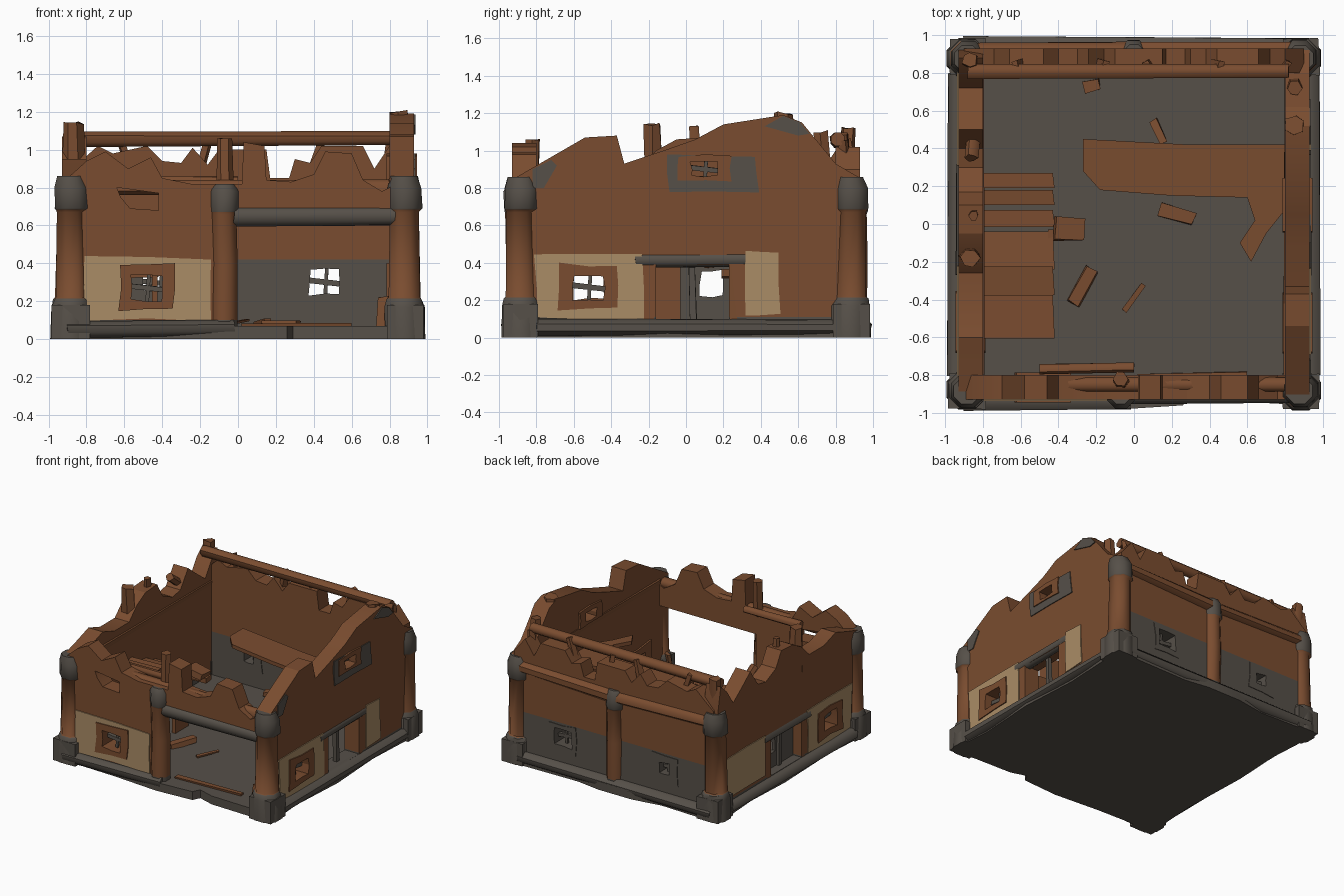
import bpy, bmesh, math, random
from mathutils import Matrix, Vector

random.seed(4)
if "Cube" in bpy.data.objects:
    bpy.data.objects.remove(bpy.data.objects["Cube"], do_unlink=True)


def material(name, rgb):
    m = bpy.data.materials.new(name)
    m.use_nodes = True
    m.diffuse_color = (*rgb, 1)
    m.node_tree.nodes["Principled BSDF"].inputs["Base Color"].default_value = (*rgb, 1)
    return m


WOOD = material("brown_wood", (0.195, 0.073, 0.029))
STONE = material("grey_stone", (0.093, 0.08, 0.066))
PLASTER = material("cream_plaster", (0.4, 0.262, 0.133))


def finish(name, bm, bands, angle=35):
    """bands: list of (upper height, material) from the ground up."""
    for top, _ in bands[:-1]:
        bmesh.ops.bisect_plane(bm, geom=bm.verts[:] + bm.edges[:] + bm.faces[:],
                               plane_co=(0, 0, top), plane_no=(0, 0, 1))
    bmesh.ops.recalc_face_normals(bm, faces=bm.faces[:])
    for f in bm.faces:
        f.smooth = True
        z = f.calc_center_median().z
        f.material_index = next((i for i, b in enumerate(bands) if z < b[0]), len(bands) - 1)
    me = bpy.data.meshes.new(name)
    bm.to_mesh(me)
    bm.free()
    for _, m in bands:
        me.materials.append(m)
    me.set_sharp_from_angle(angle=math.radians(angle))
    ob = bpy.data.objects.new(name, me)
    bpy.context.collection.objects.link(ob)


def frame_matrix(u, v, n, origin):
    m = Matrix((u, v, n)).transposed().to_4x4()
    m.translation = origin
    return m


def facing(side, dist):
    """Matrix that stands a flat outline up on one side of the building."""
    if side in ("front", "back"):
        return frame_matrix((1, 0, 0), (0, 0, 1), (0, -1, 0), (0, -dist if side == "front" else dist, 0))
    return frame_matrix((0, 1, 0), (0, 0, 1), (1, 0, 0), (dist if side == "right" else -dist, 0, 0))


def panel(name, outline, matrix, thick, bands, holes=()):
    """Flat outline with holes, extruded to a thickness."""
    cu = bpy.data.curves.new(name, "CURVE")
    cu.dimensions, cu.fill_mode, cu.extrude = "2D", "BOTH", thick / 2
    for loop in (outline, *holes):
        sp = cu.splines.new("POLY")
        sp.points.add(len(loop) - 1)
        for p, (u, v) in zip(sp.points, loop):
            p.co = (u, v, 0, 1)
        sp.use_cyclic_u = True
    tmp = bpy.data.objects.new(name + "_outline", cu)
    bpy.context.collection.objects.link(tmp)
    dg = bpy.context.evaluated_depsgraph_get()
    me = bpy.data.meshes.new_from_object(tmp.evaluated_get(dg))
    bm = bmesh.new()
    bm.from_mesh(me)
    bpy.data.objects.remove(tmp, do_unlink=True)
    bpy.data.meshes.remove(me)
    bmesh.ops.remove_doubles(bm, verts=bm.verts[:], dist=0.0005)
    bm.transform(matrix)
    finish(name, bm, bands, 20)


def rect(u, v, w, h, wobble=0.0):
    pts = [(-1, -1), (0, -1), (1, -1), (1, 0), (1, 1), (0, 1), (-1, 1), (-1, 0)]
    r = lambda: random.uniform(-wobble, wobble)
    return [(u + a * w / 2 + r(), v + b * h / 2 + r()) for a, b in pts]


def beam(name, a, b, r, mat=WOOD, sides=8, flat=1.0, rough=0.08):
    """Rough timber from a to b; flat squashes it into a board."""
    a, b = Vector(a), Vector(b)
    d = b - a
    bm = bmesh.new()
    bmesh.ops.create_cone(bm, cap_ends=True, segments=sides, radius1=r, radius2=r * 0.92, depth=d.length,
                          matrix=Matrix.Rotation(math.pi / sides, 4, "Z"))
    for v in bm.verts:
        v.co += Vector([random.uniform(-1, 1) * r * rough for _ in range(3)])
        v.co.y *= flat
    bm.transform(Matrix.Translation((a + b) / 2) @ d.to_track_quat("Z", "Y").to_matrix().to_4x4())
    finish(name, bm, [(9, mat)], 50)


def post(name, x, y, rings, bands):
    """Lathed post from (height, radius) rings."""
    bm = bmesh.new()
    loops = []
    for z, r in rings:
        jx, jy = random.uniform(-0.006, 0.006), random.uniform(-0.006, 0.006)
        loops.append([bm.verts.new((x + jx + r * math.cos(t), y + jy + r * math.sin(t), z))
                      for t in [math.pi / 8 + k * math.pi / 4 for k in range(8)]])
    for lo, hi in zip(loops, loops[1:]):
        for k in range(8):
            bm.faces.new((lo[k], lo[(k + 1) % 8], hi[(k + 1) % 8], hi[k]))
    bm.faces.new(loops[0])
    bm.faces.new(loops[-1])
    finish(name, bm, bands, 50)


def window(name, side, u, v, mat, size=(0.28, 0.24), hole=(0.16, 0.13), thick=0.16):
    """Frame with broken crossing bars."""
    panel(name + "_frame", rect(u, v, *size, 0.012), facing(side, 0.865), thick, [(9, mat)], [rect(u, v, *hole, 0.008)])
    m = facing(side, 0.87)
    beam(name + "_bar", m @ Vector((u - 0.09, v + 0.01, 0)), m @ Vector((u + 0.09, v - 0.01, 0)), 0.02, STONE, 4)
    beam(name + "_mullion", m @ Vector((u, v - 0.08, 0)), m @ Vector((u + 0.01, v + 0.08, 0)), 0.014, STONE, 4)


# Floor slab with a worn, broken edge
edge = [(-0.97, -0.97), (-0.75, -0.94), (-0.45, -0.95), (-0.05, -0.98), (0.26, -0.96), (0.29, -0.9), (0.42, -0.94),
        (0.75, -0.95), (0.97, -0.97), (0.94, -0.6), (0.97, -0.1), (0.94, 0.4), (0.97, 0.97), (0.3, 0.96),
        (0.1, 0.99), (-0.2, 0.99), (-0.45, 0.95), (-0.97, 0.97), (-0.94, 0.5), (-0.96, 0.1), (-0.94, -0.5)]
panel("floor_slab", edge, Matrix.Translation((0, 0, 0.034)), 0.068, [(9, STONE)])

# Side walls with broken gables
gables = {
    "right": [(0.8, 0.93), (0.62, 1.15), (0.52, 1.19), (0.2, 1.14), (0.05, 1.06), (-0.12, 1.0), (-0.33, 0.93),
              (-0.37, 1.08), (-0.54, 1.07), (-0.8, 0.92)],
    "left": [(0.88, 1.07), (0.8, 1.0), (0.72, 0.88), (0.6, 0.97), (0.5, 1.05), (0.4, 0.91), (0.3, 0.89), (0.17, 0.95),
             (0.1, 1.07), (-0.05, 1.06), (-0.16, 1.0), (-0.26, 0.9), (-0.45, 0.9), (-0.6, 0.95), (-0.75, 0.9)]}
# Centre and width of the plain plaster patch behind each doorway
patches = {"right": (0.405, 0.19), "left": (0.56, 0.5)}
for side, top in gables.items():
    sx = 1 if side == "right" else -1
    holes = [[(-0.16, 0.1), (0.23, 0.1), (0.23, 0.39), (-0.16, 0.39)], rect(-0.52, 0.27, 0.18, 0.15)]
    if side == "right":
        holes.append(rect(0.1, 0.9, 0.18, 0.09))
    panel(side + "_wall", [(-0.9, 0.05), (0.9, 0.05), (0.92, 0.86), *top, (-0.92, 0.85)], facing(side, 0.865), 0.13,
          [(0.11, STONE), (9, WOOD)], holes)
    panel(side + "_front_plaster", rect(-0.52, 0.275, 0.57, 0.35, 0.012), facing(side, 0.933), 0.008, [(9, PLASTER)],
          [rect(-0.52, 0.27, 0.2, 0.16)])
    u, w = patches[side]
    panel(side + "_back_plaster", rect(u, 0.29, w, 0.33, 0.01), facing(side, 0.933), 0.008, [(9, PLASTER)])
    window(side + "_low_window", side, -0.52, 0.27, WOOD, (0.31, 0.24), (0.16, 0.13))
    # Doorway
    x = sx * 0.9
    beam(side + "_door_lintel", (x, -0.27, 0.415), (x, 0.32, 0.42), 0.045, STONE)
    for y in (-0.2, 0.265):
        beam(side + "_door_jamb", (x, y, 0.06), (x, y, 0.4), 0.045, WOOD, 4)
    beam(side + "_door_stile", (sx * 0.86, 0.04, 0.08), (sx * 0.86, 0.03, 0.39), 0.025, STONE, 4)
    beam(side + "_sill", (sx * 0.93, -0.8, 0.055), (sx * 0.93, 0.8, 0.055), 0.06, STONE, 8, 0.8)
    beam(side + "_wall_rail", (sx * 0.84, -0.8, 0.82), (sx * 0.84, 0.8, 0.82), 0.05)

# Half-blocked doorway on the left
panel("left_door_rubble", [(-0.16, 0.06), (0.23, 0.06), (0.23, 0.39), (-0.16, 0.39)], facing("left", 0.84), 0.03,
      [(9, STONE)], [rect(0.14, 0.29, 0.12, 0.14, 0.008)])
panel("left_door_leaf", [(-0.16, 0.06), (-0.03, 0.1), (-0.04, 0.38), (-0.16, 0.39)], facing("left", 0.82), 0.03,
      [(9, WOOD)])

# Stone patches and window of the right gable
panel("gable_stone", rect(0.14, 0.875, 0.48, 0.19, 0.012), facing("right", 0.933), 0.008, [(9, STONE)],
      [rect(0.1, 0.9, 0.2, 0.1)])
window("gable_window", "right", 0.1, 0.9, WOOD, (0.27, 0.14), (0.14, 0.07))
panel("gable_peak_stone", [(0.42, 1.13), (0.6, 1.08), (0.66, 1.09), (0.61, 1.15), (0.52, 1.185)],
      facing("right", 0.934), 0.008, [(9, STONE)])
panel("gable_corner_stone", [(-0.82, 0.8), (-0.76, 0.8), (-0.69, 0.92), (-0.72, 0.95), (-0.82, 0.9)],
      facing("right", 0.933), 0.008, [(9, STONE)])

# Front wall: closed bay, wide opening and splintered top
front = [(-0.9, 0.05), (-0.07, 0.05), (-0.07, 0.63), (0.88, 0.63), (0.9, 0.85), (0.76, 0.78), (0.66, 0.84),
         (0.6, 0.98), (0.46, 0.99), (0.4, 0.87), (0.28, 0.83), (0.15, 0.84), (0.14, 1.02), (0.03, 1.04), (0.02, 0.82),
         (-0.25, 0.82), (-0.4, 0.85), (-0.46, 0.96), (-0.58, 0.9), (-0.7, 0.99), (-0.8, 0.94), (-0.9, 0.85)]
panel("front_wall", front, facing("front", 0.865), 0.13, [(0.1, STONE), (9, WOOD)],
      [rect(-0.48, 0.27, 0.18, 0.15), [(-0.64, 0.8), (-0.62, 0.75), (-0.57, 0.69), (-0.42, 0.68), (-0.42, 0.77)]])
panel("front_plaster", rect(-0.48, 0.265, 0.68, 0.33, 0.012), facing("front", 0.933), 0.008, [(9, PLASTER)],
      [rect(-0.48, 0.27, 0.2, 0.16)])
window("front_window", "front", -0.48, 0.27, WOOD)
beam("front_sill", (-0.9, -0.93, 0.05), (-0.02, -0.93, 0.06), 0.06, STONE, 8, 0.8)
beam("front_lintel", (-0.02, -0.9, 0.645), (0.85, -0.9, 0.65), 0.055, STONE)
beam("front_top_rail", (-0.5, -0.77, 0.83), (0.0, -0.76, 0.83), 0.03)
beam("front_wall_rail", (-0.8, -0.85, 0.8), (0.8, -0.85, 0.8), 0.045)
beam("front_stud", (-0.07, -0.83, 0.78), (-0.07, -0.82, 1.06), 0.045, WOOD, 6)

# Back wall: stone below, timber above, roof beam over it
back = [(-0.9, 0.05), (0.9, 0.05), (0.9, 0.9), (0.8, 1.02), (0.72, 0.9), (0.66, 1.02), (0.44, 1.02), (0.38, 0.93),
        (0.3, 0.95), (0.27, 0.85), (0.17, 0.85), (0.15, 1.0), (-0.1, 1.0), (-0.16, 0.92), (-0.24, 1.01), (-0.3, 0.93),
        (-0.4, 0.94), (-0.48, 1.02), (-0.66, 0.98), (-0.74, 1.02), (-0.84, 0.93), (-0.9, 0.88)]
panel("back_wall", back, facing("back", 0.865), 0.13, [(0.42, STONE), (9, WOOD)],
      [rect(s * 0.46, 0.3, 0.18, 0.16) for s in (-1, 1)])
for s, n, hole in ((-1, "right", (0.08, 0.09)), (1, "left", (0.16, 0.13))):
    window("back_%s_window" % n, "back", s * 0.46, 0.3, STONE, (0.24, 0.22), hole, 0.14)
    beam("back_%s_rail" % n, (s * 0.02, 0.9, 0.76), (s * 0.88, 0.9, 0.78), 0.07, WOOD, 8, 0.8)
beam("back_sill", (-0.9, 0.93, 0.055), (0.9, 0.93, 0.055), 0.065, STONE, 8, 0.8)
beam("roof_beam", (-0.88, 0.81, 1.055), (0.82, 0.81, 1.06), 0.042)
for x, lean in ((-0.55, -0.08), (-0.22, 0.07), (0.1, -0.03), (0.36, 0.1), (0.78, 0.03)):
    beam("roof_stud", (x, 0.86, 0.82), (x + lean, 0.84, 1.04 + abs(lean) / 2), 0.035, WOOD, 4, 0.7)

# Posts with stone feet and caps
colours = [(0.215, STONE), (0.685, WOOD), (9, STONE)]
for sx in (-1, 1):
    for sy in (-1, 1):
        post("corner_post", sx * 0.88, sy * 0.88,
             [(0, 0.115), (0.17, 0.112), (0.21, 0.1), (0.22, 0.09), (0.67, 0.083), (0.69, 0.098), (0.8, 0.096),
              (0.86, 0.075)], colours)
        panel("corner_foot", rect(sx * 0.885, sy * 0.885, 0.19, 0.19, 0.008), Matrix.Translation((0, 0, 0.09)), 0.18,
              [(9, STONE)])
for name, x, y in (("front_middle_post", -0.07, -0.9), ("back_middle_post", 0.0, 0.9)):
    post(name, x, y, [(0, 0.075), (0.4, 0.072), (0.66, 0.07), (0.68, 0.08), (0.78, 0.078), (0.82, 0.06)],
         [(0.1, STONE), (0.67, WOOD), (9, STONE)])

# Broken studs standing above the walls
for a, b, r in (((0.86, 0.52, 0.8), (0.85, 0.52, 1.2), 0.062), ((-0.87, -0.17, 0.8), (-0.87, -0.18, 1.14), 0.055),
                ((-0.86, 0.85, 0.8), (-0.87, 0.87, 1.12), 0.045), ((0.85, 0.74, 0.8), (0.85, 0.72, 1.1), 0.045),
                ((-0.85, 0.06, 0.9), (-0.85, 0.04, 1.13), 0.03), ((-0.84, 0.6, 0.82), (-0.86, 0.35, 1.02), 0.035)):
    beam("broken_stud", a, b, r, WOOD, 6, 1.0, 0.15)

# Torn remains of the upper floor, level with the front lintel
sheet = [(-0.27, 0.45), (0.3, 0.42), (0.82, 0.42), (0.82, 0.1), (0.7, -0.05), (0.62, -0.2), (0.56, -0.1), (0.64, 0.02),
         (0.6, 0.14), (0.2, 0.15), (-0.18, 0.18), (-0.27, 0.28)]
panel("upper_floor_remains", sheet, frame_matrix((1, 0, -0.06), (0, 1, 0), (0, 0, 1), (0, 0, 0.69)), 0.03, [(9, WOOD)])

# Collapsed steps beside the left wall
for y, w, z, tilt in ((-0.49, 0.23, 0.66, 0.0), (-0.3, 0.15, 0.6, 0.1), (-0.14, 0.2, 0.54, -0.1), (0.03, 0.09, 0.48, 0),
                      (0.14, 0.08, 0.42, 0.1), (0.23, 0.08, 0.36, 0)):
    board = [(-0.82, -w / 2), (-0.42, -w / 2), (-0.43, w / 2), (-0.82, w / 2)]
    panel("step_board", board, frame_matrix((1, 0, 0.03), (0, 1, tilt), (0, 0, 1), (0, y, z)), 0.04, [(9, WOOD)])
panel("step_support", [(-0.2, 0.06), (-0.03, 0.06), (-0.03, 0.54), (-0.2, 0.54)], facing("left", 0.44), 0.03, [(9, WOOD)])
beam("step_stub", (-0.42, -0.02, 0.54), (-0.27, -0.03, 0.52), 0.09, WOOD, 4, 0.4)

# Splinters lying on the floor
for a, b, r in (((-0.32, -0.42, 0.08), (-0.22, -0.24, 0.1), 0.05), ((-0.05, -0.46, 0.08), (0.05, -0.32, 0.1), 0.02),
                ((0.14, 0.08, 0.08), (0.32, 0.03, 0.08), 0.05), ((0.1, 0.55, 0.08), (0.16, 0.43, 0.1), 0.03),
                ((0.02, -0.82, 0.07), (0.6, -0.8, 0.075), 0.03), ((-0.27, 0.72, 0.09), (-0.18, 0.74, 0.1), 0.05),
                ((0.76, -0.88, 0.06), (0.77, -0.86, 0.22), 0.045)):
    beam("splinter", a, b, r, WOOD, 4, 0.5, 0.15)
